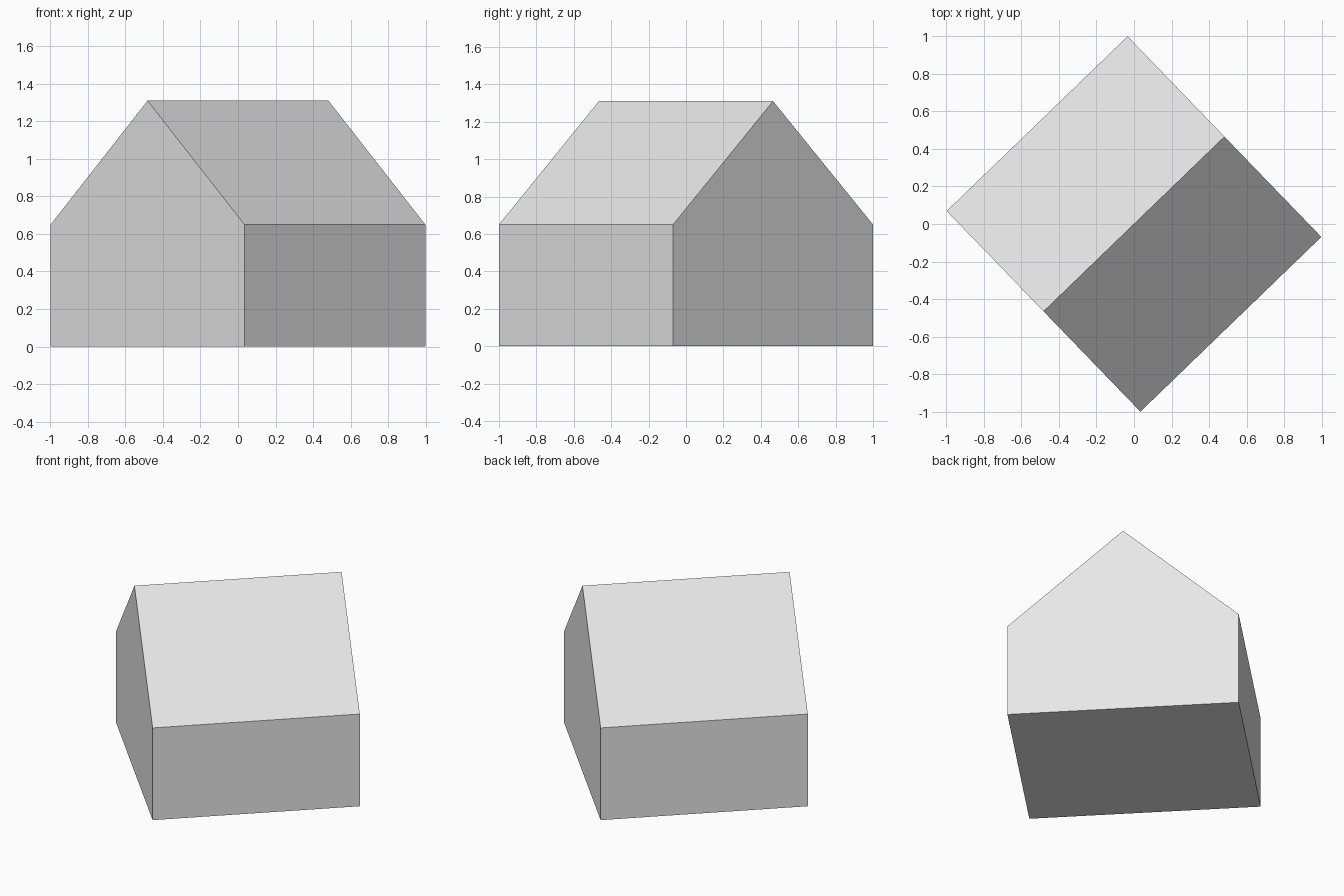
import bpy
import bmesh
from math import radians
from mathutils import Matrix

cube = bpy.data.objects.get("Cube")
if cube:
    bpy.data.objects.remove(cube, do_unlink=True)

HALF_LENGTH = 0.67   # along the ridge
HALF_WIDTH = 0.743   # across the gable
EAVE, RIDGE = 0.65, 1.31
TURN = radians(44)   # the ridge runs diagonally

# Single plain grey
grey = bpy.data.materials.new("plain_grey")
grey.use_nodes = True
colour = (0.8, 0.8, 0.8, 1)
grey.diffuse_color = colour
grey.node_tree.nodes["Principled BSDF"].inputs["Base Color"].default_value = colour

# Gable profile, extruded along the ridge
profile = [(-HALF_WIDTH, 0), (HALF_WIDTH, 0), (HALF_WIDTH, EAVE),
           (0, RIDGE), (-HALF_WIDTH, EAVE)]
bm = bmesh.new()
gable = bm.faces.new([bm.verts.new((-HALF_LENGTH, y, z)) for y, z in profile])
extruded = bmesh.ops.extrude_face_region(bm, geom=[gable], use_keep_orig=True)
far_verts = [g for g in extruded["geom"] if isinstance(g, bmesh.types.BMVert)]
bmesh.ops.translate(bm, verts=far_verts, vec=(2 * HALF_LENGTH, 0, 0))
bmesh.ops.rotate(bm, verts=bm.verts, cent=(0, 0, 0),
                 matrix=Matrix.Rotation(TURN, 3, "Z"))
bmesh.ops.recalc_face_normals(bm, faces=bm.faces)

mesh = bpy.data.meshes.new("gabled_house")
bm.to_mesh(mesh)
bm.free()
mesh.materials.append(grey)
house = bpy.data.objects.new("gabled_house", mesh)
bpy.context.collection.objects.link(house)
